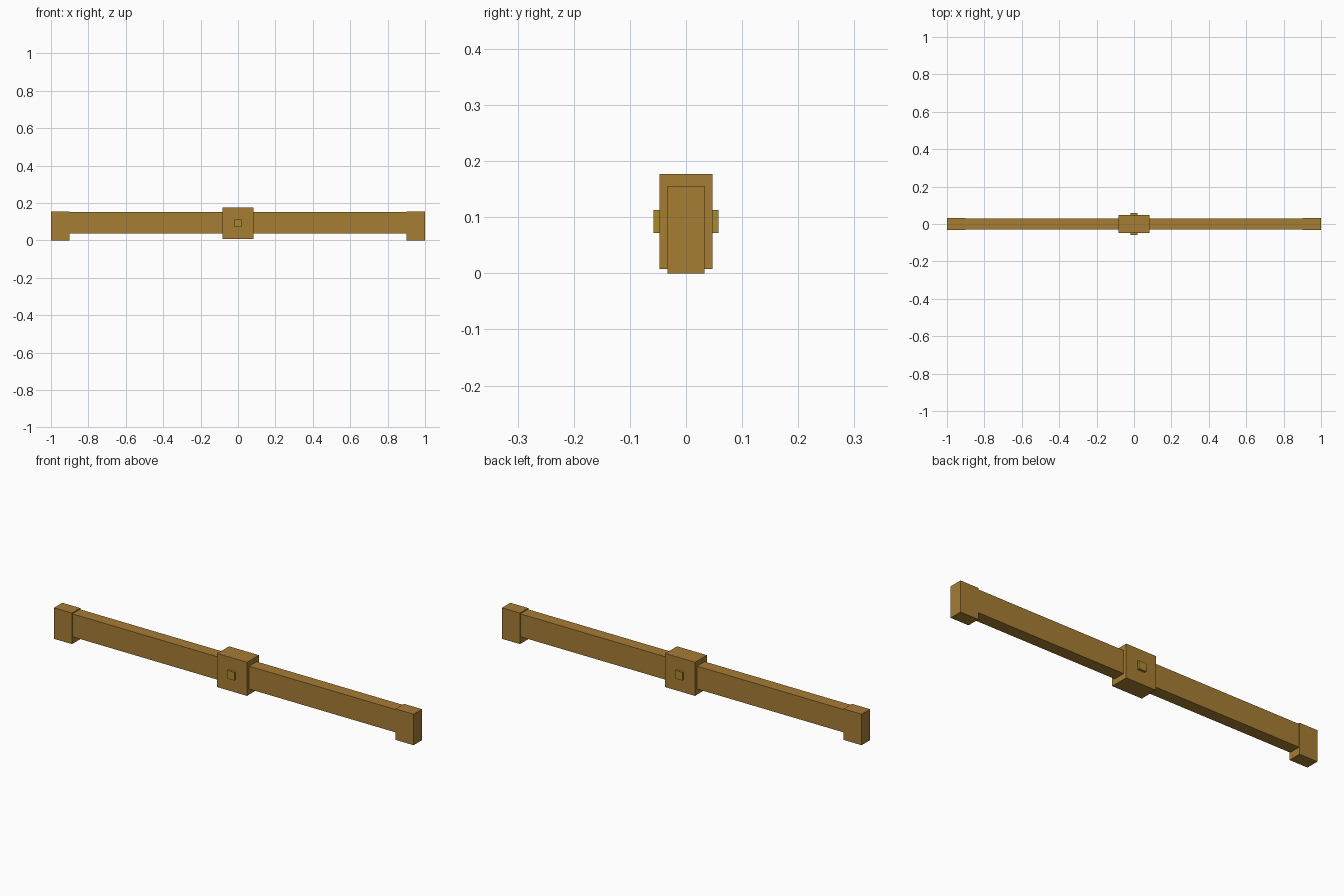
import bpy

if "Cube" in bpy.data.objects:
    bpy.data.objects.remove(bpy.data.objects["Cube"])


def material(name, colour):
    m = bpy.data.materials.new(name)
    m.diffuse_color = (*colour, 1)
    m.use_nodes = True
    m.node_tree.nodes["Principled BSDF"].inputs["Base Color"].default_value = m.diffuse_color
    return m


wood = material("brown_wood", (0.38, 0.205, 0.034))
brass = material("dull_brass", (0.39, 0.26, 0.024))


def box(name, x, y, z, mat):
    """Box from (min, max) ranges in x and z, and a half width in y."""
    bpy.ops.mesh.primitive_cube_add(
        size=1, location=((x[0] + x[1]) / 2, 0, (z[0] + z[1]) / 2))
    ob = bpy.context.object
    ob.name = name
    ob.scale = (x[1] - x[0], 2 * y, z[1] - z[0])
    bpy.ops.object.transform_apply(location=False, rotation=False, scale=True)
    ob.data.materials.append(mat)
    return ob


# Long beam
box("beam", (-0.905, 0.905), 0.030, (0.036, 0.151), wood)

# End blocks that carry the beam
box("left_end_block", (-1.0, -0.9), 0.033, (0.0, 0.156), wood)
box("right_end_block", (0.9, 1.0), 0.033, (0.0, 0.156), wood)

# Centre block with a square pin through it
box("centre_block", (-0.083, 0.083), 0.047, (0.008, 0.177), wood)
box("centre_pin", (-0.02, 0.02), 0.058, (0.072, 0.113), brass)
